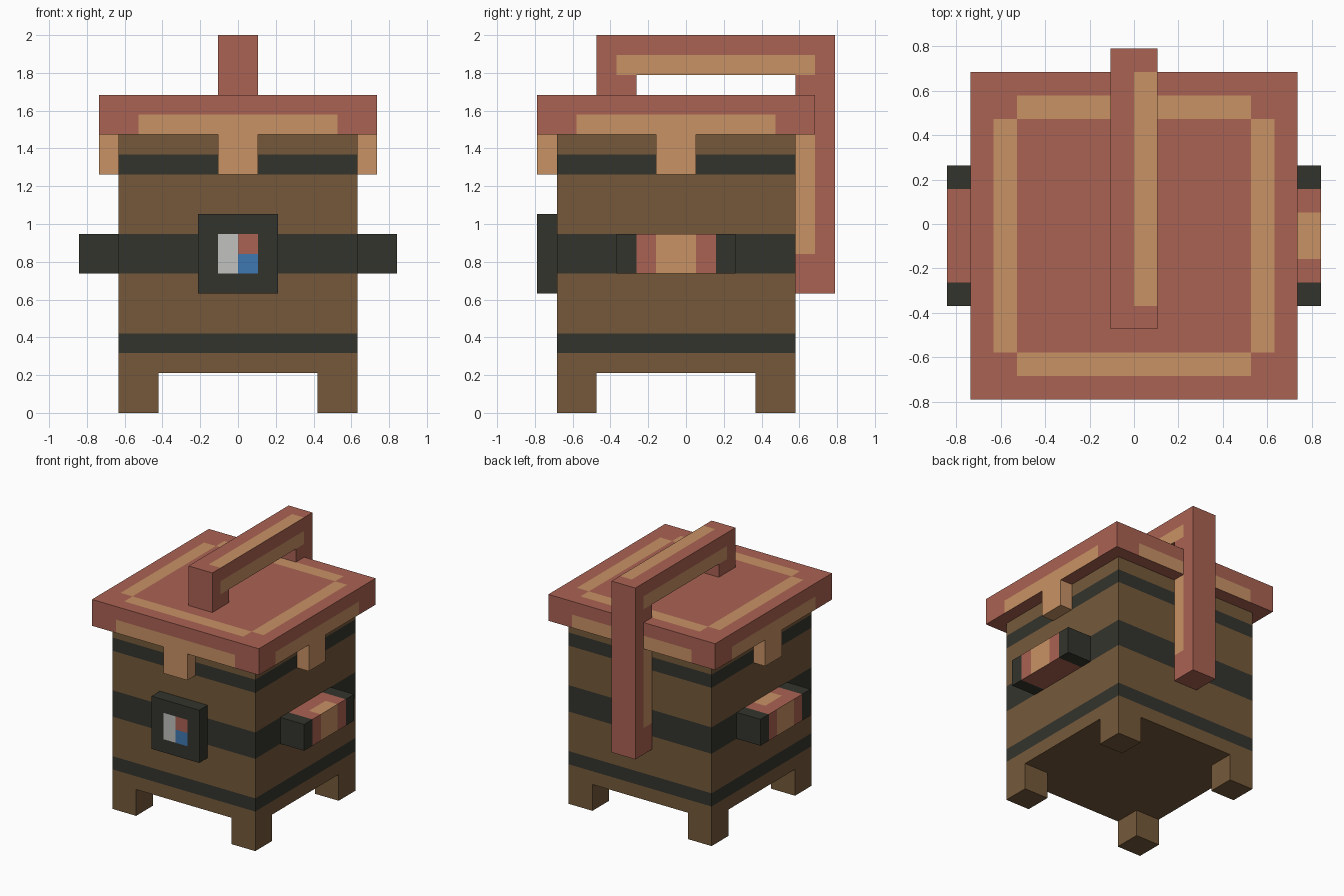
import bpy
import bmesh
from mathutils import Vector

U = 2 / 19  # one modelling unit

if "Cube" in bpy.data.objects:
    bpy.data.objects.remove(bpy.data.objects["Cube"], do_unlink=True)


def material(name, rgb):
    linear = [((c / 255 + 0.055) / 1.055) ** 2.4 for c in rgb]
    mat = bpy.data.materials.new(name)
    mat.use_nodes = True
    mat.diffuse_color = (*linear, 1)
    bsdf = mat.node_tree.nodes["Principled BSDF"]
    bsdf.inputs["Base Color"].default_value = (*linear, 1)
    bsdf.inputs["Roughness"].default_value = 0.9
    return mat


BROWN, DARK, RED, TAN, GREY, BLUE = range(6)
PALETTE = [
    material("wood brown", (117, 89, 58)),
    material("iron dark", (52, 52, 45)),
    material("copper red", (171, 98, 83)),
    material("copper tan", (201, 146, 101)),
    material("light grey", (193, 193, 191)),
    material("gem blue", (62, 121, 178)),
]


def box(name, x, y, z, colour, cuts=((), (), ()), rule=None):
    """Box from ranges in units, cut along each axis; rule(centre, normal) gives colours."""
    bm = bmesh.new()
    bmesh.ops.create_cube(bm, size=1)
    for v in bm.verts:
        v.co = Vector([r[0] + (c + 0.5) * (r[1] - r[0]) for c, r in zip(v.co, (x, y, z))])
    for axis, places in enumerate(cuts):
        normal = Vector((0, 0, 0))
        normal[axis] = 1
        for place in places:
            bmesh.ops.bisect_plane(bm, geom=bm.verts[:] + bm.edges[:] + bm.faces[:],
                                   plane_co=normal * place, plane_no=normal)
    bm.normal_update()
    for f in bm.faces:
        f.material_index = rule(f.calc_center_median(), f.normal) if rule else colour
    bmesh.ops.scale(bm, vec=(U, U, U), verts=bm.verts)
    mesh = bpy.data.meshes.new(name)
    bm.to_mesh(mesh)
    bm.free()
    for mat in PALETTE:
        mesh.materials.append(mat)
    obj = bpy.data.objects.new(name, mesh)
    bpy.context.collection.objects.link(obj)
    return obj


# Body with three iron bands
BANDS = [(3, 4), (7, 9), (12, 13)]


def body_rule(c, n):
    return DARK if abs(n.z) < 0.5 and any(a < c.z < b for a, b in BANDS) else BROWN


box("body", (-6, 6), (-6.5, 5.5), (2, 14), BROWN,
    ((), (), [h for band in BANDS for h in band]), body_rule)

# Legs
for side, x in (("right", (-6, -4)), ("left", (4, 6))):
    for end, y in (("front", (-6.5, -4.5)), ("back", (3.5, 5.5))):
        box(f"{end}_{side}_leg", x, y, (0, 2), BROWN)


# Lid with a tan ring on top and tan lower strips on its sides
def lid_rule(c, n):
    ax, ay = abs(c.x), abs(c.y + 0.5)
    if n.z > 0.5:
        return TAN if min(ax, ay) < 5 < max(ax, ay) < 6 else RED
    along = ax if abs(n.y) > 0.5 else ay
    return TAN if abs(n.z) < 0.5 and c.z < 15 and along < 5 else RED


box("lid", (-7, 7), (-7.5, 6.5), (14, 16), RED,
    ((-6, -5, 5, 6), (-6.5, -5.5, 4.5, 5.5), (15,)), lid_rule)

# Tabs hanging from the lid
box("front_tab", (-1, 1), (-7.5, -6.5), (12, 14), TAN)
for side, x in (("right", (-7, -6)), ("left", (6, 7))):
    box(f"{side}_tab", x, (-1.5, 0.5), (12, 14), TAN)


# Top handle: front post, bar and back strap
def bar_rule(c, n):
    inside = -3.5 < c.y < 6.5
    if n.z > 0.5:
        return TAN if inside and c.x > 0 else RED
    return TAN if abs(n.x) > 0.5 and inside and c.z < 18 else RED


def strap_rule(c, n):
    return TAN if abs(n.x) > 0.5 and c.y < 6.5 and 8 < c.z < 14 else RED


box("handle_post", (-1, 1), (-4.5, -2.5), (16, 17), RED)
box("handle_bar", (-1, 1), (-4.5, 7.5), (17, 19), RED,
    ((0,), (-3.5, 6.5), (18,)), bar_rule)
box("back_strap", (-1, 1), (5.5, 7.5), (6, 17), RED,
    ((), (6.5,), (8, 14)), strap_rule)


# Side grips with iron ends
def grip_rule(c, n):
    if abs(c.y + 0.5) > 1:
        return RED
    top_patch = n.z > 0.5 and (c.x > 7 or -7 < c.x < 0)
    return TAN if abs(n.x) > 0.5 or top_patch else RED


for side, x in (("right", (-8, -6)), ("left", (6, 8))):
    box(f"{side}_grip", x, (-2.5, 1.5), (7, 9), RED,
        ((-7, 7), (-1.5, 0.5), ()), grip_rule)
    box(f"{side}_grip_front_end", x, (-3.5, -2.5), (7, 9), DARK)
    box(f"{side}_grip_back_end", x, (1.5, 2.5), (7, 9), DARK)


# Front latch with a three-coloured inlay
def latch_rule(c, n):
    if n.y > -0.5 or abs(c.x) > 1 or abs(c.z - 8) > 1:
        return DARK
    if c.x < 0:
        return GREY
    return RED if c.z > 8 else BLUE


box("latch", (-2, 2), (-7.5, -6.5), (6, 10), DARK,
    ((-1, 0, 1), (), (7, 8, 9)), latch_rule)
